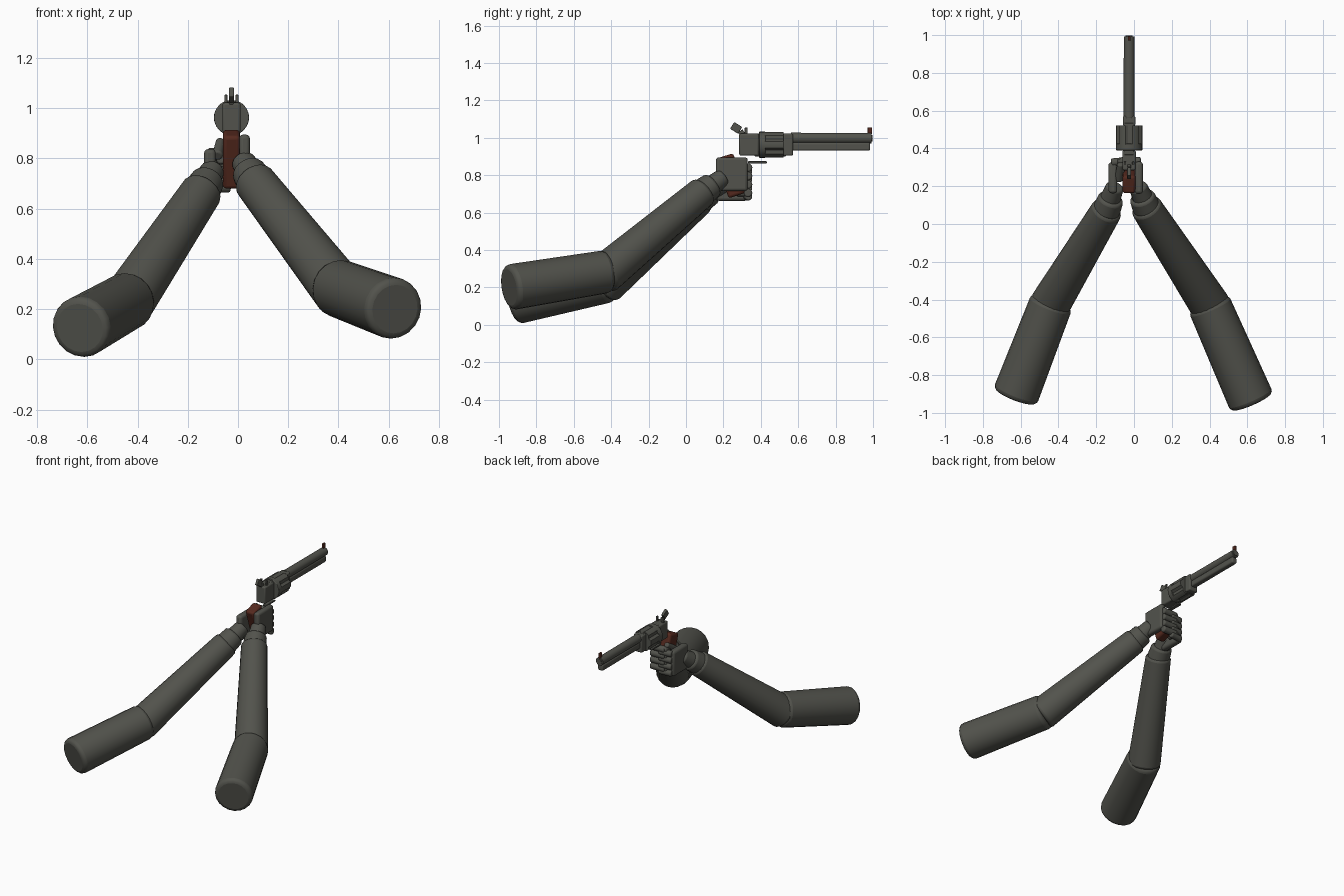
import bpy, bmesh, math
from mathutils import Vector, Matrix

cube = bpy.data.objects.get("Cube")
if cube:
    bpy.data.objects.remove(cube, do_unlink=True)


def material(name, rgb):
    m = bpy.data.materials.new(name)
    m.use_nodes = True
    m.diffuse_color = (*rgb, 1)
    m.node_tree.nodes["Principled BSDF"].inputs["Base Color"].default_value = (*rgb, 1)
    return m


GREY = material("dark grey", (0.085, 0.086, 0.073))
BROWN = material("red brown", (0.09, 0.022, 0.013))
GX = -0.026  # centre plane of the gun


def finish(name, bm, mat, bevel=0.0, segments=3):
    bmesh.ops.recalc_face_normals(bm, faces=bm.faces[:])
    mesh = bpy.data.meshes.new(name)
    bm.to_mesh(mesh)
    bm.free()
    mesh.materials.append(mat)
    ob = bpy.data.objects.new(name, mesh)
    bpy.context.collection.objects.link(ob)
    if bevel:
        mod = ob.modifiers.new("rounding", "BEVEL")
        mod.width, mod.segments = bevel, segments
        mod.limit_method = "ANGLE"
        mod.angle_limit = math.radians(40)
    bpy.ops.object.select_all(action="DESELECT")
    ob.select_set(True)
    bpy.context.view_layer.objects.active = ob
    bpy.ops.object.shade_smooth_by_angle(angle=math.radians(35))
    return ob


def limb(name, a, b, r1, r2, bevel=0.0, mat=GREY, sides=20):
    """Tapered cylinder between two points."""
    a, b = Vector(a), Vector(b)
    d = b - a
    bm = bmesh.new()
    m = Matrix.Translation((a + b) / 2) @ d.to_track_quat("Z", "Y").to_matrix().to_4x4()
    bmesh.ops.create_cone(bm, cap_ends=True, segments=sides, radius1=r1,
                          radius2=r2, depth=d.length, matrix=m)
    return finish(name, bm, mat, bevel)


def box(name, centre, size, mat=GREY, bevel=0.0, tilt=0.0):
    """Box tilted about the x axis (degrees)."""
    bm = bmesh.new()
    m = (Matrix.Translation(centre) @ Matrix.Rotation(math.radians(tilt), 4, "X")
         @ Matrix.Diagonal((*size, 1)))
    bmesh.ops.create_cube(bm, size=1, matrix=m)
    return finish(name, bm, mat, bevel)


# Arms: shoulder end, elbow, wrist, hand
arms = {
    "left": ((0.625, -0.945, 0.2), (0.395, -0.42, 0.285), (0.06, 0.095, 0.715), (0.02, 0.2, 0.79)),
    "right": ((-0.63, -0.915, 0.125), (-0.435, -0.41, 0.235), (-0.14, 0.08, 0.675), (-0.1, 0.2, 0.755)),
}
for side, points in arms.items():
    shoulder, elbow, wrist, hand = map(Vector, points)
    limb(side + "_upper_arm", shoulder, elbow, 0.123, 0.115, 0.025)
    fore = (wrist - elbow).normalized()
    limb(side + "_forearm", elbow - fore * 0.04, wrist, 0.108, 0.083, 0.018)
    mid = wrist.lerp(hand, 0.48)
    limb(side + "_cuff", wrist - fore * 0.02, mid, 0.075, 0.068, 0.015)
    limb(side + "_wrist", mid - fore * 0.02, hand, 0.055, 0.048, 0.012)

# Hands either side of the grip
box("left_palm", (0.026, 0.245, 0.805), (0.042, 0.17, 0.18), bevel=0.015)
box("right_palm", (-0.112, 0.245, 0.75), (0.046, 0.165, 0.175), bevel=0.016)
for i in range(4):
    z = 0.705 + 0.045 * i
    limb(f"left_finger_{i + 1}", (0.036, 0.332, z), (-0.074, 0.332, z), 0.023, 0.022, 0.009, sides=12)
    limb(f"left_fingertip_{i + 1}", (-0.068, 0.345, z), (-0.068, 0.27, z), 0.021, 0.018, 0.008, sides=12)
    z -= 0.02
    limb(f"right_finger_{i + 1}", (-0.12, 0.325, z), (-0.03, 0.335, z), 0.022, 0.02, 0.008, sides=12)
limb("right_thumb", (-0.082, 0.23, 0.81), (-0.07, 0.32, 0.87), 0.022, 0.018, 0.008, sides=12)

# Grip
box("grip", (GX, 0.24, 0.797), (0.068, 0.098, 0.222), BROWN, 0.014, 18)

# Frame
box("rear_frame", (GX, 0.337, 0.963), (0.072, 0.105, 0.118), bevel=0.009)
box("front_frame", (GX, 0.546, 0.963), (0.066, 0.052, 0.118), bevel=0.008)
box("top_strap", (GX, 0.45, 1.012), (0.05, 0.17, 0.024), bevel=0.004)
box("bottom_strap", (GX, 0.45, 0.91), (0.05, 0.17, 0.018), bevel=0.004)
box("trigger_guard", (GX, 0.382, 0.869), (0.026, 0.1, 0.011), bevel=0.003)

# Fluted cylinder: profile extruded along y, with a plain rear band
bm = bmesh.new()
ring = []
for i in range(48):
    a = math.tau * i / 48
    r = 0.07 - 0.011 * max(0, math.cos(6 * a))
    ring.append(bm.verts.new((GX + r * math.sin(a), 0.42, 0.963 + r * math.cos(a))))
face = bm.faces.new(ring)
top = bmesh.ops.extrude_face_region(bm, geom=[face])["geom"]
bmesh.ops.translate(bm, vec=(0, 0.102, 0), verts=[v for v in top if isinstance(v, bmesh.types.BMVert)])
finish("fluted_cylinder", bm, GREY)
limb("cylinder_band", (GX, 0.39, 0.963), (GX, 0.425, 0.963), 0.07, 0.07, 0.004, sides=24)

# Barrel and ejector housing
limb("barrel", (GX, 0.56, 0.998), (GX, 0.993, 0.998), 0.029, 0.028, 0.003)
limb("muzzle_bore", (GX, 0.99, 0.998), (GX, 0.997, 0.998), 0.018, 0.018)
box("ejector_housing", (GX, 0.775, 0.953), (0.04, 0.42, 0.044), bevel=0.01)

# Sights and hammer
box("front_sight", (GX, 0.983, 1.038), (0.014, 0.024, 0.036), BROWN, 0.003)
for s in (-1, 1):
    box("rear_sight_left" if s > 0 else "rear_sight_right",
        (GX + s * 0.022, 0.322, 1.033), (0.012, 0.016, 0.042), bevel=0.002)
box("hammer", (GX, 0.268, 1.053), (0.02, 0.05, 0.042), bevel=0.004, tilt=-32)
box("hammer_stem", (GX, 0.3, 1.02), (0.018, 0.03, 0.04), bevel=0.003, tilt=30)
